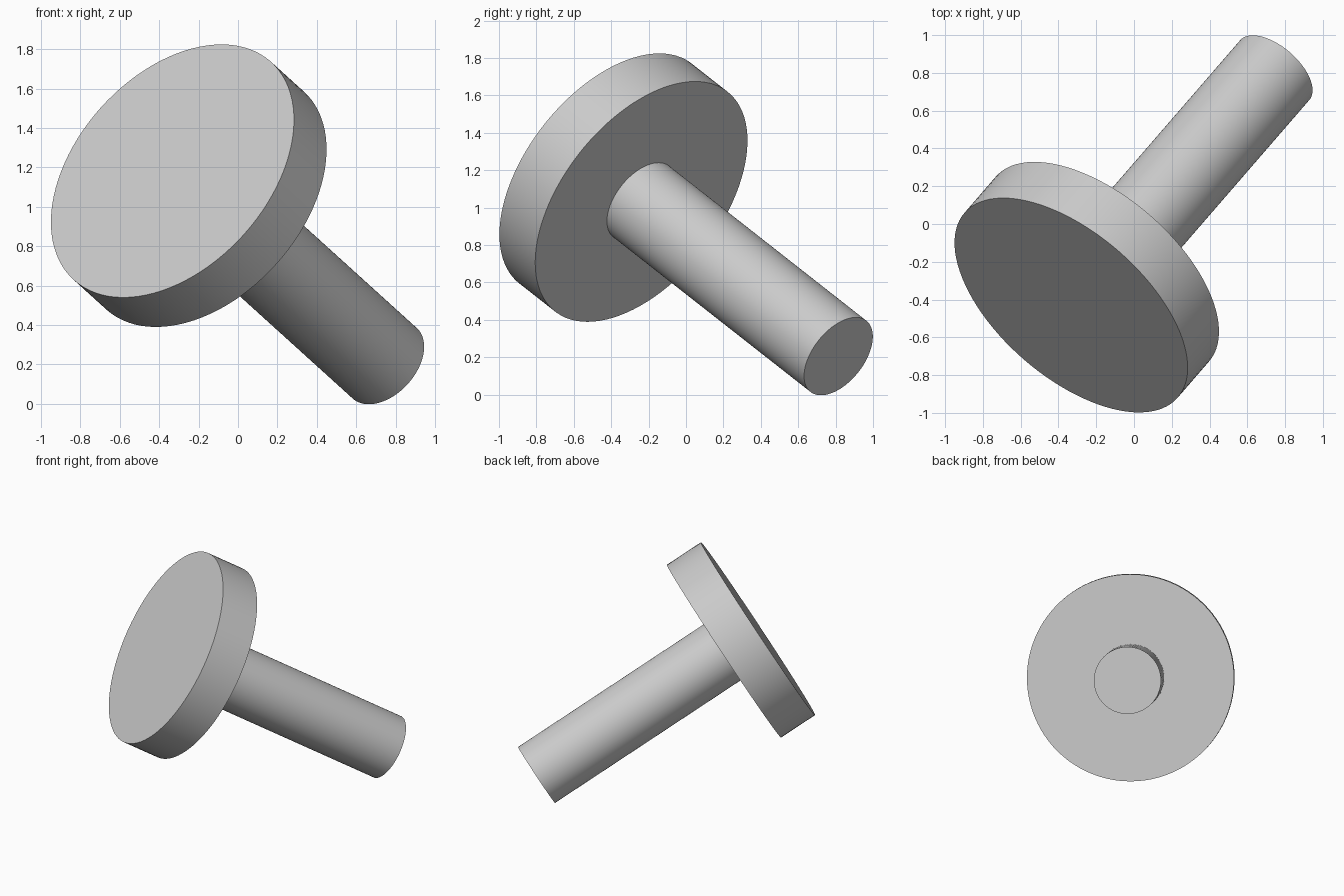
import bpy
from mathutils import Vector

cube = bpy.data.objects.get("Cube")
if cube:
    bpy.data.objects.remove(cube, do_unlink=True)

# Single grey material
grey = bpy.data.materials.new("light grey")
grey.use_nodes = True
colour = (0.6, 0.6, 0.6, 1)
grey.diffuse_color = colour
grey.node_tree.nodes["Principled BSDF"].inputs["Base Color"].default_value = colour

# Tilted axis running from the head face to the shaft tip
face_centre = Vector((-0.333, -0.43, 1.182))
axis = Vector((0.563, 0.65, -0.51)).normalized()


def cylinder(name, radius, start, end):
    """Smooth capped cylinder spanning two distances along the axis."""
    bpy.ops.mesh.primitive_cylinder_add(
        vertices=96, radius=radius, depth=end - start,
        location=face_centre + axis * (start + end) / 2,
        rotation=axis.to_track_quat("Z", "Y").to_euler())
    obj = bpy.context.object
    obj.name = name
    obj.data.materials.append(grey)
    bpy.ops.object.shade_smooth_by_angle()
    return obj


# Wide round head and the narrower shaft behind it
cylinder("head_disc", 0.747, 0, 0.294)
cylinder("shaft", 0.242, 0.28, 1.915)
